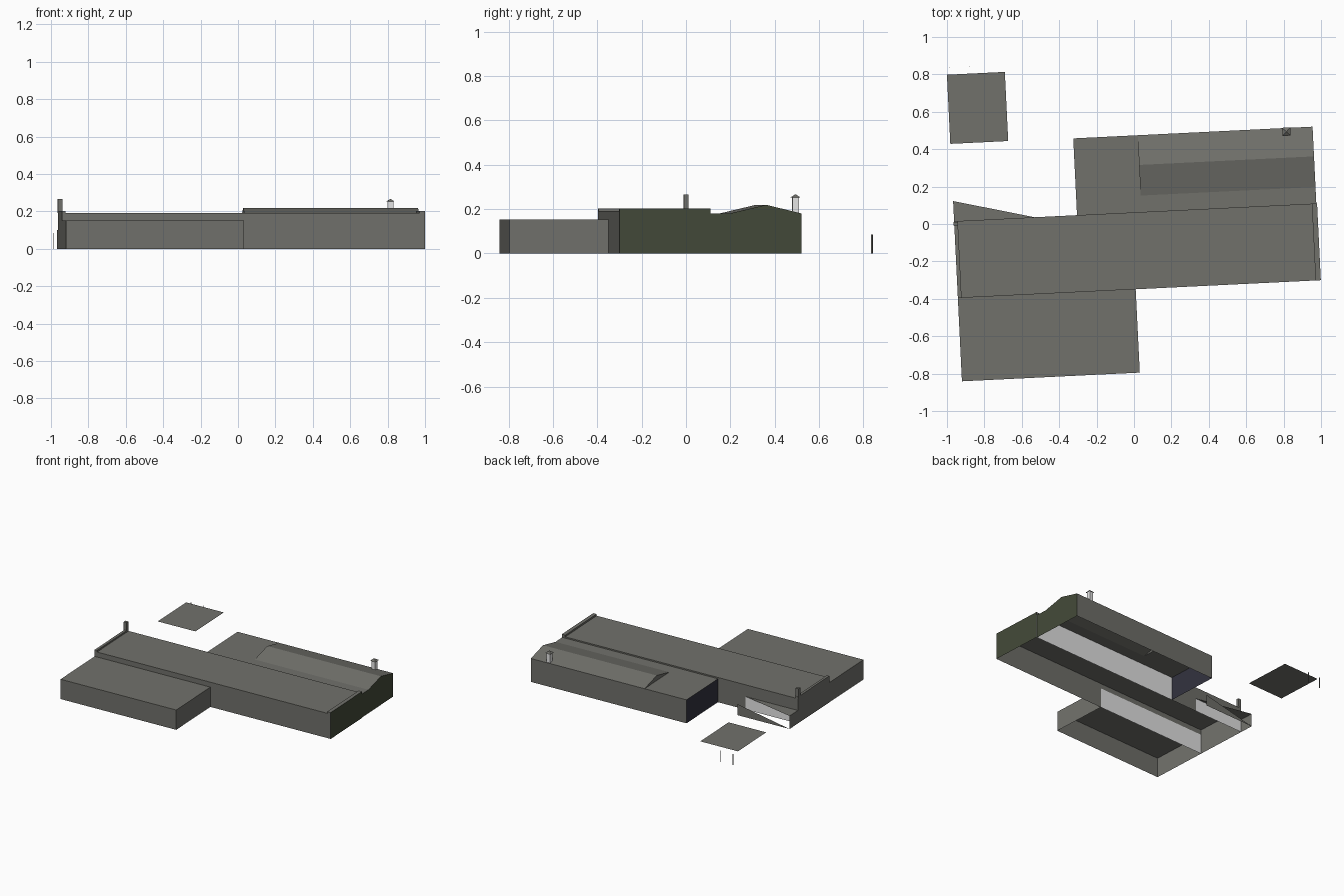
import bpy, bmesh, math
from mathutils import Matrix, Vector

if "Cube" in bpy.data.objects:
    bpy.data.objects.remove(bpy.data.objects["Cube"])

ROT = Matrix.Rotation(math.atan(0.049), 4, 'Z')   # whole building is turned slightly


def material(name, rgb):
    m = bpy.data.materials.new(name)
    m.diffuse_color = (*rgb, 1)
    m.use_nodes = True
    m.node_tree.nodes["Principled BSDF"].inputs["Base Color"].default_value = m.diffuse_color
    return m


GREY = material("concrete grey", (0.165, 0.165, 0.148))
GREEN = material("dark green", (0.056, 0.067, 0.040))
BLUE = material("dark slate blue", (0.032, 0.032, 0.048))
WHITE = material("white plaster", (0.80, 0.80, 0.80))
MATS = [GREY, GREEN, BLUE, WHITE]


def part(name, faces):
    """Object from (points, material) faces given in building coordinates."""
    bm = bmesh.new()
    for pts, mat in faces:
        f = bm.faces.new([bm.verts.new(ROT @ Vector(p)) for p in pts])
        f.material_index = MATS.index(mat)
    bmesh.ops.remove_doubles(bm, verts=bm.verts, dist=1e-5)
    bmesh.ops.recalc_face_normals(bm, faces=bm.faces)
    me = bpy.data.meshes.new(name)
    bm.to_mesh(me)
    bm.free()
    for m in MATS:
        me.materials.append(m)
    ob = bpy.data.objects.new(name, me)
    bpy.context.collection.objects.link(ob)
    return ob


def wall(x0, x1, y, z0, z1, mat=GREY):
    """Upright panel running along the building."""
    return ([(x0, y, z0), (x1, y, z0), (x1, y, z1), (x0, y, z1)], mat)


def sweep(x0, x1, profile):
    """Roof and wall strips from a (y, z) profile swept along the building."""
    return [([(x0, *a), (x1, *a), (x1, *b), (x0, *b)], GREY)
            for a, b in zip(profile, profile[1:])]


def cap(x, profile, base, mat):
    """End wall closing a profile down to the base height."""
    pts = [(x, *p) for p in profile if p[1] > base]
    pts = [(x, profile[0][0], base)] + pts + [(x, profile[-1][0], base)]
    return (pts, mat)


def box(name, x0, x1, y0, y1, z0, z1, mat=GREY, end=None):
    prof = [(y0, z0), (y0, z1), (y1, z1), (y1, z0)]
    return part(name, sweep(x0, x1, prof) + [
        ([(x0, *p) for p in prof], mat), ([(x1, *p) for p in prof], end or mat)])


# Main dimensions in building coordinates
W, E, S, N, TOP = -0.96, 0.983, -0.349, 0.062, 0.19
FRONT, BACK, LOW, WING, ANNEX = -0.795, 0.473, 0.152, 0.18, 0.10
WX, GX, AX, FX = -0.302, 0.043, -0.53, -0.008

# Main hall: roof, end walls and exposed side walls
roof = [(S, TOP), (N, TOP)]
part("main_hall", sweep(W, E, roof) + [
    cap(W, roof, 0, GREY), cap(E, roof, 0, GREEN),
    wall(FX, E, S, 0, TOP), wall(W, FX, S, LOW, TOP),
    wall(W, AX, N, ANNEX, TOP), wall(AX, WX, N, 0, TOP),
    wall(WX, E, N, WING, TOP)])

# White walls shared with the lower wings
part("party_walls", [wall(W, FX, S, 0, LOW, WHITE),
                     wall(WX, E, N, 0, WING, WHITE),
                     wall(W, AX, N, 0, ANNEX, WHITE)])

# Raised end parapets
box("west_parapet", W, W + 0.02, S, N, TOP, 0.203)
box("east_parapet", E - 0.028, E, S, N, TOP, 0.203, GREY, GREEN)

# Low front wing
low = [(S, LOW), (FRONT, LOW), (FRONT, 0)]
part("front_wing", sweep(W, FX, low) + [
    cap(W, low[:2], 0, GREY), cap(FX, low[:2], 0, GREY)])

# Back wing, flat section
flat = [(N, WING), (BACK, WING), (BACK, 0)]
part("back_wing_flat", sweep(WX, GX, flat) + [cap(WX, flat[:2], 0, BLUE)])

# Back wing, ridged section
ridge = [(N, WING), (0.15, WING), (0.314, 0.219), (BACK, WING), (BACK, 0)]
part("back_wing_ridged", sweep(GX, E - 0.004, ridge) + [
    (([(GX, *p) for p in ridge[1:4]]), GREY),
    cap(E - 0.004, ridge[:4], 0, GREEN)])

# Open, partly covered annex behind the west end
Y = 0.17
part("west_annex", [
    ([(W, Y, ANNEX), (W, N, ANNEX), (AX, N, ANNEX)], GREY),
    ([(W, Y, 0), (W, N, 0), (W, N, ANNEX), (W, Y, ANNEX)], GREY),
    ([(W, Y, 0), (AX, Y, 0), (AX, Y, 0.085)], GREY)])

# West flue post
box("flue_post", -0.963, -0.939, 0.036, 0.058, TOP, 0.265)

# Chimney with a pyramid cap
CX, CY = 0.838, 0.453
box("chimney_stack", CX - 0.015, CX + 0.015, CY - 0.015, CY + 0.015, 0.17, 0.252, WHITE)
for f in bpy.data.objects["chimney_stack"].data.polygons:
    f.material_index = MATS.index(WHITE)
r = 0.022
rim = [(CX + a * r, CY + b * r, 0.252) for a, b in ((-1, -1), (1, -1), (1, 1), (-1, 1))]
part("chimney_cap", [(rim, GREY)] + [
    ([rim[i], rim[(i + 1) % 4], (CX, CY, 0.267)], GREY) for i in range(4)])

# Detached canopy and its two thin posts
px0, px1, py0, py1, pz = -0.96, -0.65, 0.476, 0.846, 0.095
part("canopy", [([(px0, py0, pz), (px1, py0, pz), (px1, py1, pz), (px0, py1, pz)], GREY)])
for i, x in enumerate((-0.943, -0.838)):
    box(f"canopy_post_{i + 1}", x - 0.002, x + 0.002, 0.881, 0.885, 0, 0.085)
